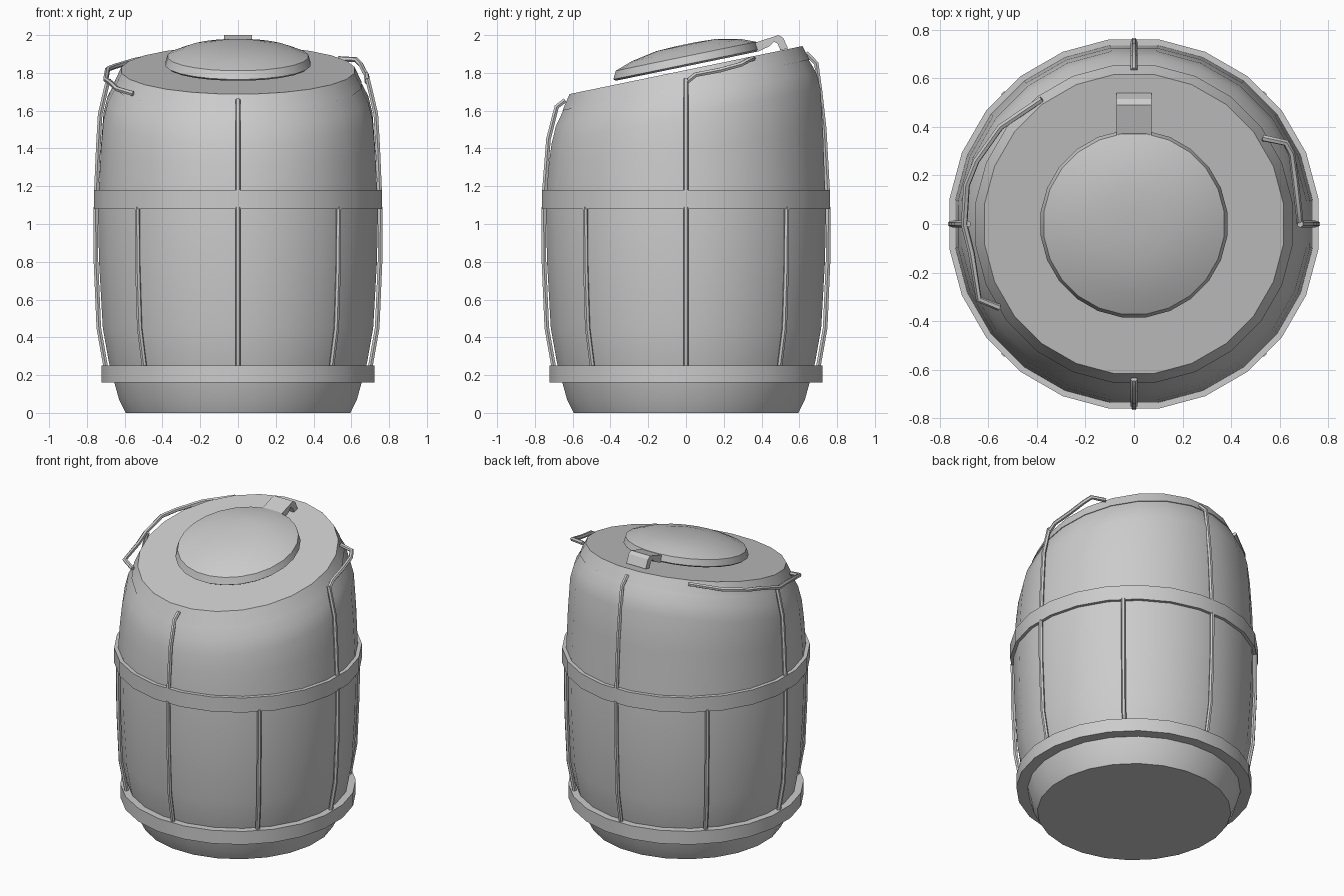
import bpy, bmesh, math
from mathutils import Vector

if "Cube" in bpy.data.objects:
    bpy.data.objects.remove(bpy.data.objects["Cube"])

SLOPE = 0.206   # tilt of the lid, rising to the back
SEG = 24
grey = bpy.data.materials.new("plain grey")
grey.diffuse_color = (0.6, 0.6, 0.6, 1)
grey.use_nodes = True
grey.node_tree.nodes["Principled BSDF"].inputs["Base Color"].default_value = grey.diffuse_color


def finish(ob, angle=35):
    ob.data.materials.append(grey)
    bpy.ops.object.select_all(action='DESELECT')
    ob.select_set(True)
    bpy.context.view_layer.objects.active = ob
    if angle:
        bpy.ops.object.shade_smooth_by_angle(angle=math.radians(angle))


def lathe(name, profile, tilt=lambda z: 0.0, closed=False, angle=35):
    """Revolve (r, z) points; tilt(z) gives how strongly a ring is sheared."""
    bm = bmesh.new()
    rings = []
    for r, z in profile:
        ring = []
        for i in range(SEG):
            a = math.tau * (i + 0.5) / SEG
            y = r * math.sin(a)
            ring.append(bm.verts.new((r * math.cos(a), y, z + SLOPE * y * tilt(z))))
        rings.append(ring)
    pairs = list(zip(rings, rings[1:]))
    if closed:
        pairs.append((rings[-1], rings[0]))
    for lo, hi in pairs:
        for i in range(SEG):
            j = (i + 1) % SEG
            bm.faces.new((lo[i], lo[j], hi[j], hi[i]))
    if not closed:
        bm.faces.new(rings[0][::-1])
        bm.faces.new(rings[-1])
    bmesh.ops.recalc_face_normals(bm, faces=bm.faces)
    me = bpy.data.meshes.new(name)
    bm.to_mesh(me)
    bm.free()
    ob = bpy.data.objects.new(name, me)
    bpy.context.collection.objects.link(ob)
    finish(ob, angle)
    return ob


def rod(name, pts, radius=0.014):
    cu = bpy.data.curves.new(name, 'CURVE')
    cu.dimensions = '3D'
    cu.bevel_depth = radius
    cu.bevel_resolution = 1
    cu.use_fill_caps = True
    sp = cu.splines.new('POLY')
    sp.points.add(len(pts) - 1)
    for p, co in zip(sp.points, pts):
        p.co = (*co, 1)
    ob = bpy.data.objects.new(name, cu)
    bpy.context.collection.objects.link(ob)
    bpy.ops.object.select_all(action='DESELECT')
    ob.select_set(True)
    bpy.context.view_layer.objects.active = ob
    bpy.ops.object.convert(target='MESH')
    finish(bpy.context.object, 50)


def around(points, deg):
    a = math.radians(deg)
    return [Vector((r * math.cos(a), r * math.sin(a), z)) for r, z in points]


# barrel body, its shoulder slanting with the lid
lathe("barrel_body",
      [(0.60, 0), (0.635, 0.07), (0.66, 0.16), (0.69, 0.27), (0.722, 0.45),
       (0.742, 0.8), (0.748, 1.08), (0.742, 1.2), (0.732, 1.4), (0.718, 1.57),
       (0.695, 1.66), (0.65, 1.745)],
      tilt=lambda z: min(1, max(0, (z - 1.2) / 0.37)))

# slanted lid and raised cover
full = lambda z: 1.0
lathe("lid", [(0.66, 1.735), (0.622, 1.815)], tilt=full)
lathe("cover_dome", [(0.375, 1.835), (0.388, 1.845), (0.375, 1.888), (0.29, 1.921),
                     (0.16, 1.947), (0.05, 1.952)], tilt=full)

# hoops
lathe("lower_hoop", [(0.65, 0.16), (0.73, 0.16), (0.73, 0.25), (0.65, 0.25)], closed=True)
lathe("upper_hoop", [(0.72, 1.08), (0.768, 1.08), (0.768, 1.18), (0.72, 1.18)], closed=True)

# eight rods between the hoops
for k in range(8):
    rod("lower_rod", around([(0.70, 0.24), (0.737, 0.45), (0.752, 0.8), (0.754, 1.09)], 45 * k))

# front and back upper rods hooked over the shoulder
rod("front_rod", around([(0.75, 1.17), (0.728, 1.45), (0.685, 1.62), (0.64, 1.655)], -90))
rod("back_rod", around([(0.75, 1.17), (0.732, 1.5), (0.71, 1.7), (0.69, 1.85), (0.635, 1.905)], 90))

# side rods and the bent wires at their tops
for s in (1, -1):
    rod("side_rod", [(s * 0.75, 0, 1.17), (s * 0.74, 0, 1.4), (s * 0.73, 0, 1.58),
                     (s * 0.70, 0, 1.71), (s * 0.685, 0, 1.77)])
rod("right_wire", [(0.685, 0, 1.75), (0.68, 0.05, 1.79), (0.665, 0.18, 1.815),
                   (0.65, 0.29, 1.845), (0.625, 0.335, 1.87), (0.53, 0.355, 1.875)])
rod("left_wire", [(-0.555, -0.345, 1.69), (-0.64, -0.31, 1.715), (-0.67, -0.12, 1.745),
                  (-0.70, 0, 1.765), (-0.69, 0.16, 1.82), (-0.65, 0.26, 1.835),
                  (-0.55, 0.40, 1.865), (-0.38, 0.515, 1.90)])

# bent tab at the back of the cover, side outline in (y, z)
tab = [(0.33, 1.93), (0.35, 1.955), (0.49, 2.0), (0.515, 1.985), (0.54, 1.93),
       (0.50, 1.92), (0.485, 1.955), (0.465, 1.965), (0.44, 1.94), (0.38, 1.912)]
bm = bmesh.new()
face = bm.faces.new([bm.verts.new((-0.073, y, z)) for y, z in tab])
new = bmesh.ops.extrude_face_region(bm, geom=[face])["geom"]
bmesh.ops.translate(bm, vec=(0.146, 0, 0), verts=[g for g in new if isinstance(g, bmesh.types.BMVert)])
bmesh.ops.recalc_face_normals(bm, faces=bm.faces)
me = bpy.data.meshes.new("cover_tab")
bm.to_mesh(me)
bm.free()
ob = bpy.data.objects.new("cover_tab", me)
bpy.context.collection.objects.link(ob)
finish(ob, 30)
